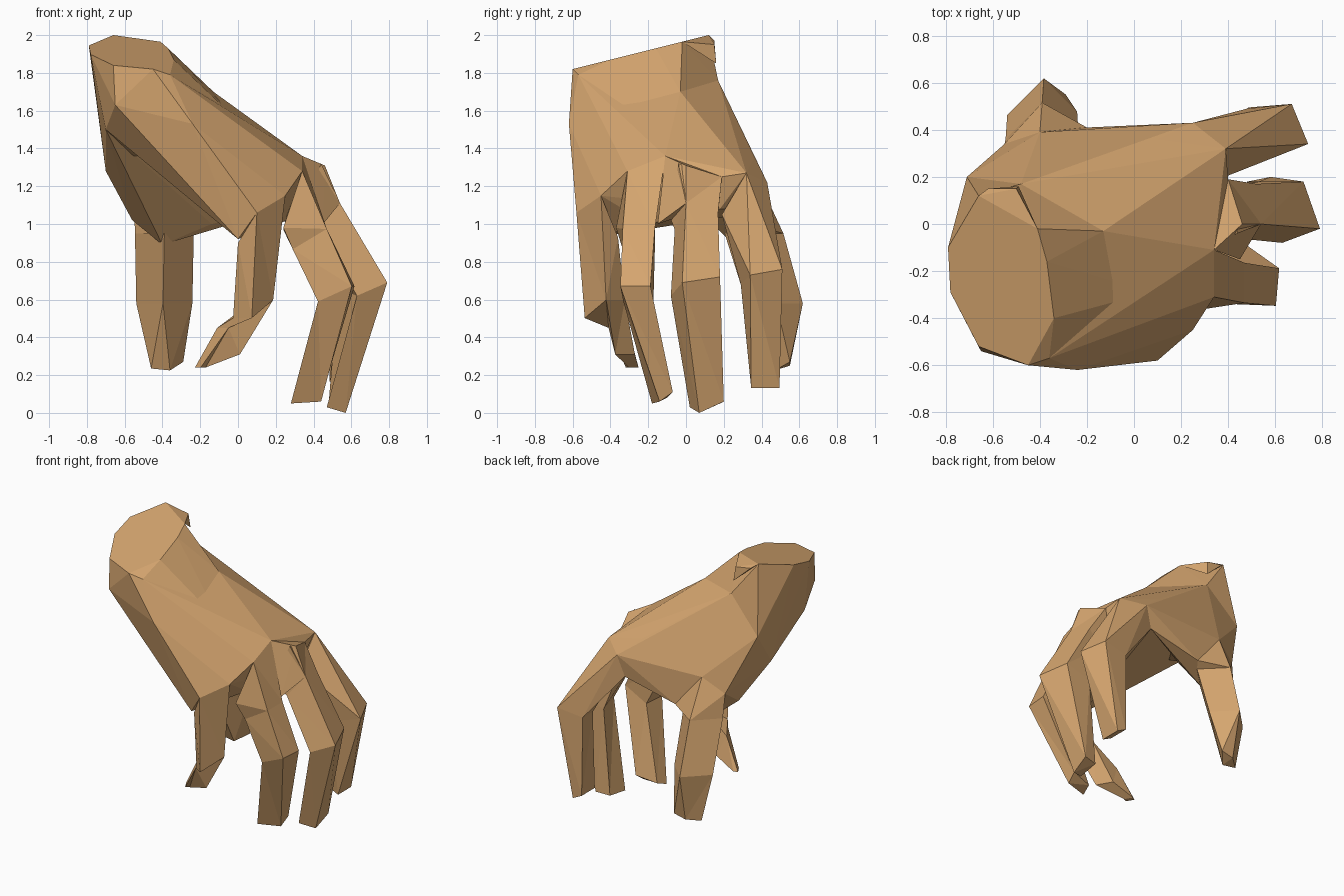
import bpy
import bmesh
from math import cos, sin, radians
from mathutils import Vector

default_cube = bpy.data.objects.get("Cube")
if default_cube:
    bpy.data.objects.remove(default_cube, do_unlink=True)

# One skin colour for the whole hand
skin = bpy.data.materials.new("warm tan skin")
skin.use_nodes = True
skin.diffuse_color = (0.67, 0.38, 0.16, 1)
skin.node_tree.nodes["Principled BSDF"].inputs["Base Color"].default_value = skin.diffuse_color


def finish(bm, name):
    """Turn a bmesh into a flat shaded object with the skin material."""
    bmesh.ops.recalc_face_normals(bm, faces=bm.faces)
    mesh = bpy.data.meshes.new(name)
    bm.to_mesh(mesh)
    bm.free()
    mesh.materials.append(skin)
    obj = bpy.data.objects.new(name, mesh)
    bpy.context.collection.objects.link(obj)
    return obj


def faceted_block(name, points):
    """Wrap the points in a faceted convex skin."""
    bm = bmesh.new()
    for point in points:
        bm.verts.new(point)
    bmesh.ops.convex_hull(bm, input=bm.verts)
    loose = [vert for vert in bm.verts if not vert.link_faces]
    bmesh.ops.delete(bm, geom=loose, context="VERTS")
    return finish(bm, name)


def section(centre, depth, width, turn=0, dip=0):
    """Four corners of a finger cross-section, turned about z and tilted by dip."""
    angle = radians(turn)
    out = Vector((cos(angle), sin(angle), dip)) * depth
    side = Vector((-sin(angle), cos(angle), 0)) * width
    centre = Vector(centre)
    return [centre + out + side, centre + out - side,
            centre - out - side, centre - out + side]


def finger(name, *sections):
    """Skin a chain of four-cornered sections and close both ends."""
    bm = bmesh.new()
    rings = [[bm.verts.new(corner) for corner in ring] for ring in sections]
    for lower, upper in zip(rings, rings[1:]):
        for i in range(len(lower)):
            j = (i + 1) % len(lower)
            bm.faces.new((lower[i], lower[j], upper[j], upper[i]))
    bm.faces.new(rings[0])
    bm.faces.new(rings[-1])
    bmesh.ops.triangulate(bm, faces=bm.faces)
    return finish(bm, name)


# Landmarks shared by the wrist, palm, thumb mound and fingers
outer_wrist = (-.36, -.57, 1.79)
outer_edge = (-.24, -.62, 1.53)
heel_front = (-.65, -.54, 1.63)
heel_under = (-.7, -.35, 1.5)
heel_low = (-.7, .03, 1.28)
thumb_heel = (-.71, .2, 1.52)
thumb_wrist = (-.48, .17, 1.76)
hand_back = (-.13, -.03, 1.7)
outer_back = (.07, -.29, 1.48)
index_side = (.1, .36, 1.35)
little_outer, little_inner = (.1, -.58, 1.06), (.25, -.45, 1.15)
ring_knuckle, middle_knuckle = (.34, -.31, 1.28), (.34, -.11, 1.36)
middle_web, index_web = (.4, .19, 1.25), (.2, .41, 1.07)
index_inner, index_outer = (.39, .32, 1.27), (.25, .43, 1.22)
thumb_root = [(-.4, .39, 1.22), (-.2, .41, .98), (-.4, .25, .89), (-.55, .34, 1.12)]

# Wrist: a sloping flat cut running down into the heel of the hand
wrist_outline = [(-.66, .12), (-.79, -.1), (-.78, -.29), (-.66, -.52), (-.45, -.6),
                 (-.34, -.4), (-.37, -.16), (-.41, -.02)]
wrist_cut = [(x, y, 1.97 + y / 4) for x, y in wrist_outline]
faceted_block("wrist", wrist_cut + [outer_wrist, outer_edge, heel_front, heel_under,
                                    heel_low, thumb_heel, thumb_wrist,
                                    hand_back, outer_back])

# Small loose flap on the thumb side of the wrist cut
faceted_block("wrist_flap", [wrist_cut[0], wrist_cut[-1], (-.62, .15, 1.97),
                             (-.5, .15, 1.95), (-.49, .16, 1.85)])

# Palm: back of the hand and the arc of knuckles
palm_under = [(0, -.53, .92), (.22, -.2, 1), (.25, .1, 1.05), (.36, .18, 1.08)]
faceted_block("palm", palm_under + [
    little_outer, little_inner, ring_knuckle, middle_knuckle, middle_web, index_web,
    index_inner, index_outer, index_side, outer_wrist, outer_edge,
    heel_front, heel_under, thumb_wrist, hand_back, outer_back])

# Thumb mound: joins the heel to the thumb and the index side
faceted_block("thumb_mound", thumb_root + [
    heel_under, heel_low, thumb_heel, thumb_wrist, index_side,
    index_outer, index_web, (-.56, .2, 1.02), (-.14, .28, 1)])

# Thumb, with one edge facing the front
finger("thumb", thumb_root,
       section((-.39, .36, .95), .11, .11, turn=45),
       section((-.39, .47, .58), .11, .1, turn=45),
       [(-.38, .55, .25), (-.29, .55, .27), (-.36, .47, .225), (-.46, .48, .235)])

# Four fingers, each from knuckle to middle joint to tip
finger("index_finger",
       [index_outer, index_inner, (.36, .19, 1.05), index_web],
       [(.67, .51, .76), (.74, .34, .73), (.54, .29, .68), (.48, .49, .73)],
       section((.52, .42, .15), .035, .075, dip=-.5))

finger("middle_finger",
       [middle_web, (.44, -.04, 1.32), (.33, -.09, 1.05), (.33, .17, 1.05)],
       [(.52, .17, 1.06), (.54, 0, 1.11), (.43, -.06, .97), (.42, .16, .95)],
       [(.72, .18, .72), (.79, -.02, .69), (.63, -.08, .62), (.53, .18, .66)],
       [(.58, .2, .06), (.57, .07, 0), (.47, .02, .03), (.48, .18, .05)])
faceted_block("middle_knuckle", [middle_knuckle, middle_web, (.46, 0, 1.31),
                                 (.54, 0, 1.11), (.45, -.15, 1), (.3, 0, 1.05)])

finger("ring_finger",
       [middle_knuckle, ring_knuckle, (.24, -.37, .98), (.24, -.17, .97)],
       section((.38, -.25, .92), .09, .085, dip=.6),
       section((.52, -.26, .63), .09, .08, turn=-5, dip=.45),
       [(.45, -.07, .11), (.44, -.14, .06), (.28, -.18, .05), (.3, -.1, .08)])

finger("little_finger",
       [(.17, -.36, .93), little_inner, little_outer, (0, -.5, .9)],
       section((.08, -.43, .55), .08, .07, turn=45, dip=.6),
       section((-.05, -.34, .38), .035, .06, turn=30, dip=-2),
       section((-.2, -.285, .24), .015, .03, turn=30))
